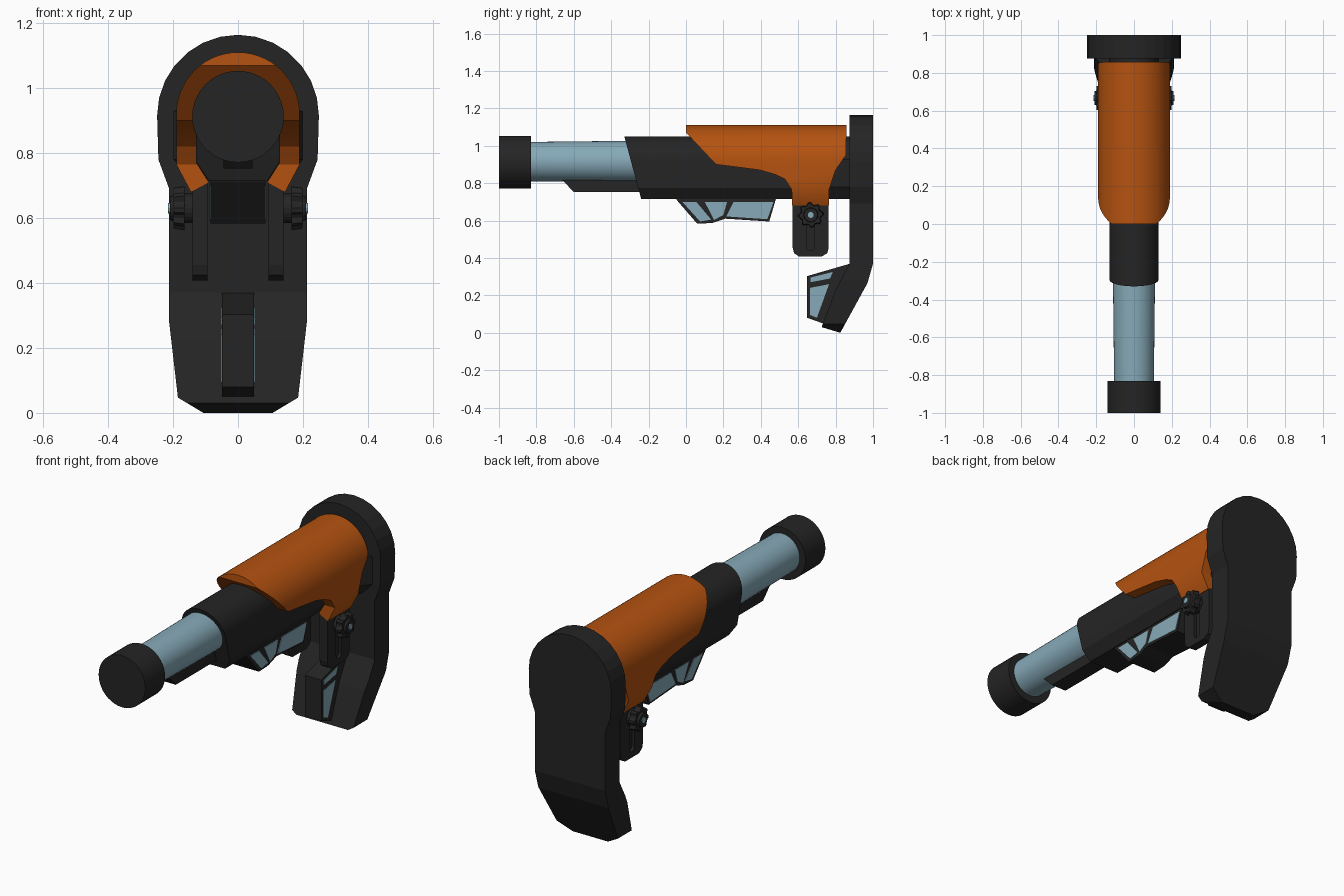
import bpy, bmesh, math
from mathutils import Vector

if "Cube" in bpy.data.objects:
    bpy.data.objects.remove(bpy.data.objects["Cube"])


def material(name, rgb):
    m = bpy.data.materials.new(name)
    m.diffuse_color = (*rgb, 1)
    m.use_nodes = True
    m.node_tree.nodes["Principled BSDF"].inputs["Base Color"].default_value = m.diffuse_color
    return m


BLACK = material("matte black", (0.018, 0.018, 0.018))
ORANGE = material("burnt orange", (0.46, 0.085, 0.005))
BLUE = material("steel blue", (0.24, 0.40, 0.48))


def prism(name, pts, axis, lo, hi, mat, end_scale=1.0, centre=(0, 0), smooth=False):
    """Extrude a 2D outline: axis 'x' takes (y, z) points, axis 'y' takes (x, z)."""
    bm = bmesh.new()
    rings = []
    for a, s in ((lo, 1.0), (hi, end_scale)):
        ring = []
        for u, v in pts:
            u, v = centre[0] + (u - centre[0]) * s, centre[1] + (v - centre[1]) * s
            ring.append(bm.verts.new((a, u, v) if axis == 'x' else (u, a, v)))
        rings.append(ring)
        bm.faces.new(ring)
    n = len(pts)
    for i in range(n):
        j = (i + 1) % n
        bm.faces.new((rings[0][i], rings[0][j], rings[1][j], rings[1][i]))
    bmesh.ops.recalc_face_normals(bm, faces=bm.faces)
    me = bpy.data.meshes.new(name)
    bm.to_mesh(me)
    bm.free()
    me.materials.append(mat)
    ob = bpy.data.objects.new(name, me)
    bpy.context.collection.objects.link(ob)
    if smooth:
        soften(ob)
    return ob


def activate(ob):
    bpy.ops.object.select_all(action='DESELECT')
    ob.select_set(True)
    bpy.context.view_layer.objects.active = ob


def soften(ob):
    activate(ob)
    bpy.ops.object.shade_smooth_by_angle(angle=math.radians(30))


def boolean(ob, cutter, operation):
    activate(ob)
    mod = ob.modifiers.new("cut", 'BOOLEAN')
    mod.operation, mod.solver, mod.object = operation, 'EXACT', cutter
    bpy.ops.object.modifier_apply(modifier=mod.name)
    bpy.data.objects.remove(cutter)


def arc(cu, cv, r, a0, a1, n):
    return [(cu + r * math.cos(math.radians(a0 + (a1 - a0) * i / n)),
             cv + r * math.sin(math.radians(a0 + (a1 - a0) * i / n))) for i in range(n + 1)]


def circle(cu, cv, r, n):
    return arc(cu, cv, r, 0, 360, n)[:-1]


# Buffer tube with its end cap and lower rail
prism("tube_end_cap", circle(0, 0.912, 0.141, 40), 'y', -1.0, -0.83, BLACK, smooth=True)
prism("buffer_tube", circle(0, 0.915, 0.105, 40), 'y', -0.85, -0.2, BLUE, 1.07, (0, 0.915), True)
prism("tube_rail", [(-0.67, 0.825), (-0.60, 0.753), (-0.2, 0.753), (-0.2, 0.85)],
      'x', -0.045, 0.045, BLACK)

# Main body, with a slanted front end
section = [(0.13, 0.775)] + arc(0, 0.92, 0.13, 0, 180, 24) + [(-0.13, 0.775), (-0.09, 0.715), (0.09, 0.715)]
body = prism("stock_body", section, 'y', -0.33, 0.89, BLACK)
for v in body.data.vertices:
    if v.co.y < 0:
        v.co.y += (1.05 - v.co.z) * 0.27
soften(body)

# Flare joining the body to the butt pad
flare = prism("rear_flare", [(0.13, 0.93), (-0.13, 0.93), (-0.13, 0.78), (-0.09, 0.715),
                             (0.09, 0.715), (0.13, 0.78)], 'y', 0.77, 0.89, BLACK)
for v in flare.data.vertices:
    if v.co.y > 0.8:
        v.co.x *= 1.6

# Cheek rest: arched shell trimmed by its side outline
shell = ([(0.145, 0.68), (0.19, 0.765)] + arc(0, 0.92, 0.19, 0, 180, 28)
         + [(-0.19, 0.765), (-0.145, 0.68), (-0.09, 0.71), (-0.128, 0.77)]
         + arc(0, 0.92, 0.128, 180, 0, 28) + [(0.128, 0.77), (0.09, 0.71)])
cheek = prism("cheek_rest", shell, 'y', -0.05, 0.95, ORANGE)
trim = prism("cheek_trim", [(0, 1.2), (0, 1.07), (0.16, 0.90), (0.28, 0.885), (0.395, 0.87),
                            (0.48, 0.845), (0.53, 0.82), (0.565, 0.765), (0.57, 0.6),
                            (0.765, 0.6), (0.765, 0.765), (0.80, 0.87), (0.855, 0.95),
                            (0.86, 1.2)], 'x', -0.4, 0.4, ORANGE)
boolean(cheek, trim, 'INTERSECT')
soften(cheek)

# Slotted adjustment brackets and clamp knobs on both sides
for side, s in (("right", 1), ("left", -1)):
    bracket = prism(side + "_bracket", [(0.57, 0.72), (0.57, 0.455), (0.578, 0.425), (0.605, 0.407),
                    (0.725, 0.407), (0.755, 0.425), (0.763, 0.455), (0.763, 0.72)],
                    'x', s * 0.094, s * 0.14, BLACK)
    slot = prism("slot_cutter", arc(0.667, 0.46, 0.021, 180, 360, 8) + [(0.688, 0.64), (0.646, 0.64)],
                 'x', s * 0.125, s * 0.2, BLACK)
    boolean(bracket, slot, 'DIFFERENCE')
    lobes = []
    for i in range(32):
        a = math.tau * i / 32
        r = 0.062 + 0.006 * (1 if i % 4 < 2 else -1)
        lobes.append((0.667 + r * math.cos(a), 0.63 + r * math.sin(a)))
    prism(side + "_knob_base", circle(0.667, 0.63, 0.045, 20), 'x', s * 0.13, s * 0.17, BLACK)
    prism(side + "_knob_grip", lobes, 'x', s * 0.165, s * 0.198, BLACK, 0.92, (0.667, 0.63))
    prism(side + "_knob_hub", circle(0.667, 0.63, 0.042, 20), 'x', s * 0.19, s * 0.21, BLACK,
          0.85, (0.667, 0.63))
    prism(side + "_knob_pin", circle(0.667, 0.63, 0.016, 12), 'x', s * 0.205, s * 0.215, BLUE)

# Lower fin and the web in front of the butt pad toe, both with blue panels
prism("lower_fin", [(-0.06, 0.73), (-0.05, 0.71), (0.06, 0.583), (0.14, 0.587), (0.21, 0.61),
                    (0.445, 0.595), (0.485, 0.73)], 'x', -0.085, 0.085, BLACK)
prism("toe_web", [(0.90, 0.376), (0.648, 0.303), (0.648, 0.08), (0.76, 0.04), (0.90, 0.25)],
      'x', -0.05, 0.05, BLACK)
panels = [
    ("fin_panel", 0.085, [(-0.02, 0.70), (0.055, 0.70), (0.135, 0.605), (0.075, 0.595)]),
    ("fin_panel", 0.085, [(0.10, 0.70), (0.22, 0.70), (0.20, 0.63), (0.15, 0.603)]),
    ("fin_panel", 0.085, [(0.255, 0.70), (0.468, 0.70), (0.435, 0.607), (0.215, 0.622)]),
    ("web_panel", 0.05, [(0.665, 0.295), (0.785, 0.325), (0.77, 0.29), (0.665, 0.27)]),
    ("web_panel", 0.05, [(0.663, 0.24), (0.765, 0.26), (0.70, 0.08), (0.663, 0.095)]),
]
for name, x, pts in panels:
    for s in (1, -1):
        prism(name, pts, 'x', s * (x - 0.003), s * (x + 0.003), BLUE)

# Butt pad: front outline trimmed by the bent side outline
half = [(0.09, -0.01), (0.185, 0.047), (0.212, 0.28), (0.212, 0.69), (0.245, 0.78)]
outline = half + arc(0, 0.915, 0.249, 0, 180, 14) + [(-x, z) for x, z in reversed(half)]
pad = prism("butt_pad", outline, 'y', 0.5, 1.2, BLACK)
pad_trim = prism("pad_trim", [(0.875, 1.3), (0.875, 0.37), (0.80, 0.23), (0.725, 0.03), (0.825, 0.0),
                              (0.97, 0.265), (1.0, 0.37), (1.0, 1.3)], 'x', -0.5, 0.5, BLACK)
boolean(pad, pad_trim, 'INTERSECT')
